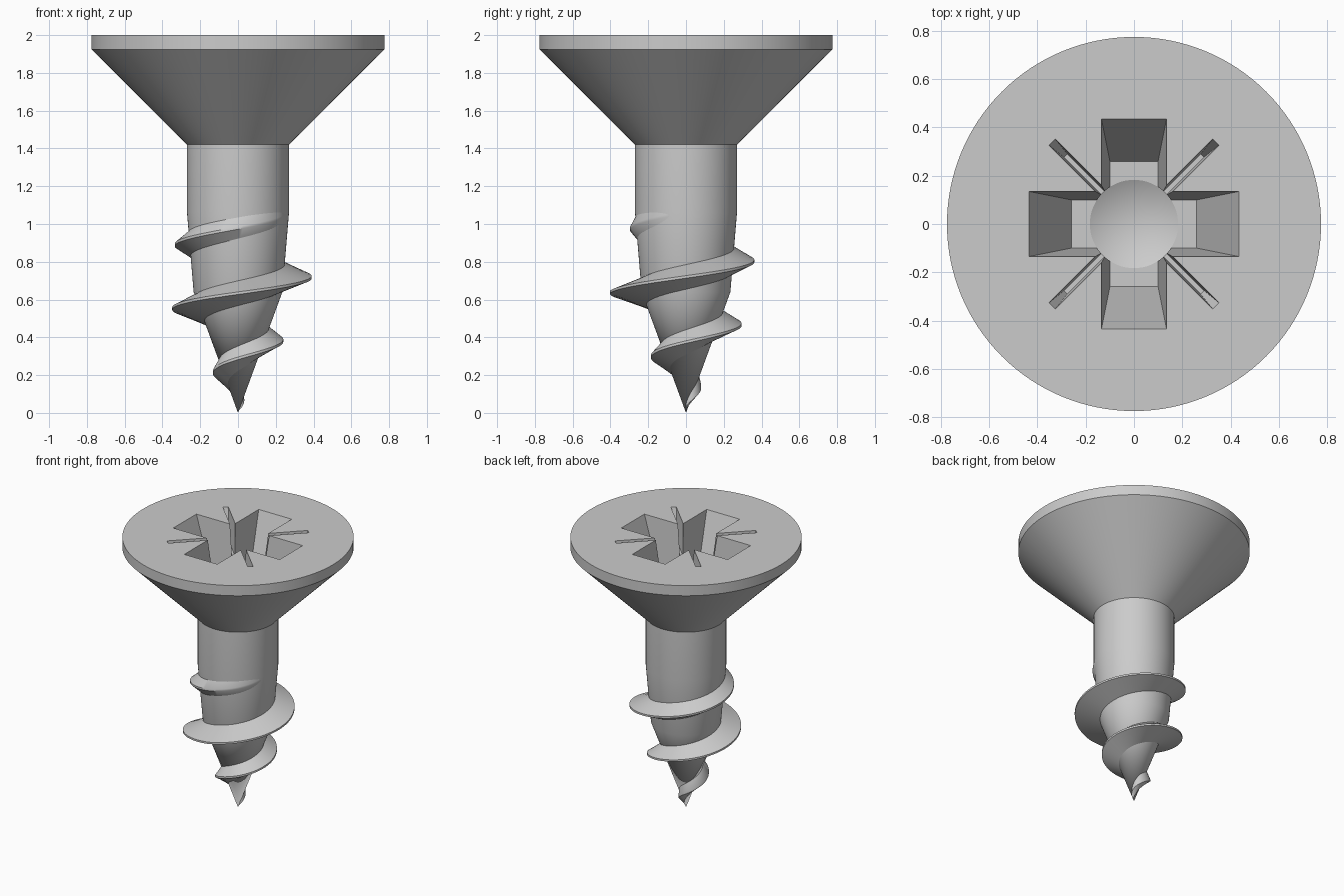
import bpy, bmesh, math
from mathutils import Matrix

if "Cube" in bpy.data.objects:
    bpy.data.objects.remove(bpy.data.objects["Cube"])

BODY = [(0.0, 0.0), (0.235, 0.64), (0.27, 1.06), (0.27, 1.42), (0.775, 1.925), (0.775, 2.0)]
CREST = [(0.0, 0.0), (0.405, 0.64), (0.39, 0.72), (0.36, 0.81), (0.33, 0.905), (0.295, 0.98), (0.255, 1.08)]


def radius_at(profile, z):
    for (r0, z0), (r1, z1) in zip(profile, profile[1:]):
        if z <= z1:
            return r0 + (r1 - r0) * (z - z0) / (z1 - z0)
    return profile[-1][0]


def finish(name, bm):
    bmesh.ops.recalc_face_normals(bm, faces=bm.faces)
    mesh = bpy.data.meshes.new(name)
    bm.to_mesh(mesh)
    bm.free()
    obj = bpy.data.objects.new(name, mesh)
    bpy.context.collection.objects.link(obj)
    return obj


def lathe(name, profile, n):
    """Closed solid of revolution; zero radius ends become single points."""
    bm = bmesh.new()
    rings = []
    for r, z in profile:
        if r == 0:
            rings.append([bm.verts.new((0, 0, z))] * n)
        else:
            rings.append([bm.verts.new((r * math.cos(2 * math.pi * i / n),
                                        r * math.sin(2 * math.pi * i / n), z)) for i in range(n)])
    for a, b in zip(rings, rings[1:]):
        for i in range(n):
            j = (i + 1) % n
            bm.faces.new(list(dict.fromkeys((a[i], a[j], b[j], b[i]))))
    for ring in (rings[0], rings[-1]):
        if ring[0] is not ring[1]:
            bm.faces.new(ring)
    return finish(name, bm)


def tapered_bar(name, top, bottom, depth, angle):
    """Bar through the axis, tapering from the head face down to its floor."""
    bm = bmesh.new()
    over = 0.1
    rings = []
    for z, k in ((2 - depth, 1.0), (2 + over, -over / depth)):
        l, w = (t + (b - t) * k for t, b in zip(top, bottom))
        rings.append([bm.verts.new((x, y, z)) for x, y in ((l, w), (-l, w), (-l, -w), (l, -w))])
    a, b = rings
    bm.faces.new(a)
    bm.faces.new(b)
    for i in range(4):
        j = (i + 1) % 4
        bm.faces.new((a[i], a[j], b[j], b[i]))
    bmesh.ops.transform(bm, matrix=Matrix.Rotation(math.radians(angle), 4, 'Z'), verts=bm.verts)
    return finish(name, bm)


def smooth(obj, degrees):
    bpy.ops.object.select_all(action='DESELECT')
    obj.select_set(True)
    bpy.context.view_layer.objects.active = obj
    bpy.ops.object.shade_smooth_by_angle(angle=math.radians(degrees))


# Shank and countersunk head
body = lathe("screw_body", BODY, 128)

# Drive recess: cross, thin diagonal slots and conical centre
cutters = [
    tapered_bar("cross_cutter_x", (0.435, 0.135), (0.26, 0.10), 0.50, 0),
    tapered_bar("cross_cutter_y", (0.435, 0.135), (0.26, 0.10), 0.501, 90),
    tapered_bar("slot_cutter_a", (0.48, 0.018), (0.40, 0.010), 0.22, 45),
    tapered_bar("slot_cutter_b", (0.48, 0.018), (0.40, 0.010), 0.221, 135),
    lathe("centre_cutter", [(0, 1.40), (0.183, 1.495), (0.183, 2.1)], 64),
]
bpy.context.view_layer.objects.active = body
for c in cutters:
    c.hide_render = True
    m = body.modifiers.new("recess", 'BOOLEAN')
    m.operation = 'DIFFERENCE'
    m.solver = 'EXACT'
    m.object = c
    bpy.ops.object.modifier_apply(modifier=m.name)
for c in cutters:
    bpy.data.objects.remove(c, do_unlink=True)
smooth(body, 25)

# Helical thread, swept along the core and fading at both ends
PITCH, Z0, Z1, PER_TURN = 0.345, 0.03, 1.07, 96
steps = int((Z1 - Z0) / PITCH * PER_TURN)
bm = bmesh.new()
sections = []
for s in range(steps + 1):
    z = Z0 + (Z1 - Z0) * s / steps
    a = 2 * math.pi * (z - 0.72) / PITCH
    h = min(0.068, z * 0.6)
    r = radius_at(CREST, z)
    tip = h * 0.1
    pts = [(radius_at(BODY, z - h) * 0.97, z - h), (r, z - tip),
           (r, z + tip), (radius_at(BODY, z + h) * 0.97, z + h)]
    sections.append([bm.verts.new((q * math.cos(a), q * math.sin(a), w)) for q, w in pts])
for a, b in zip(sections, sections[1:]):
    for i in range(4):
        j = (i + 1) % 4
        bm.faces.new((a[i], a[j], b[j], b[i]))
bm.faces.new(sections[0])
bm.faces.new(sections[-1])
thread = finish("screw_thread", bm)
smooth(thread, 35)
